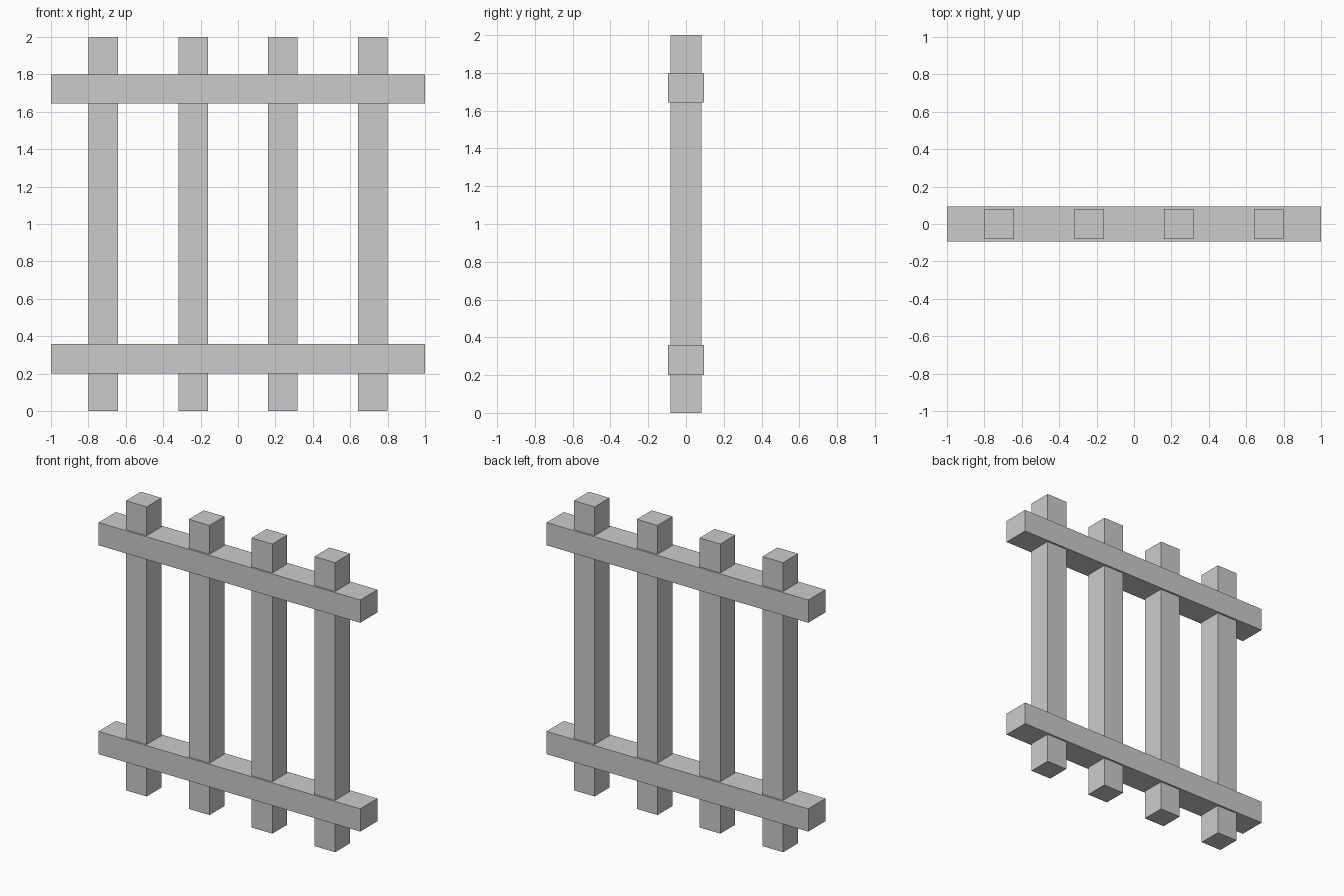
import bpy

if "Cube" in bpy.data.objects:
    bpy.data.objects.remove(bpy.data.objects["Cube"])


def box(name, size, centre):
    bpy.ops.mesh.primitive_cube_add(size=1, location=centre)
    obj = bpy.context.object
    obj.name = name
    obj.scale = size
    bpy.ops.object.transform_apply(location=False, rotation=False, scale=True)
    return obj


# Four upright posts, evenly spaced
for i in range(4):
    box(f"post_{i + 1}", (0.158, 0.162, 2.0), (-0.72 + 0.48 * i, 0, 1.0))

# Two horizontal rails, slightly thicker than the posts
for name, z in (("lower_rail", 0.28), ("upper_rail", 1.722)):
    box(name, (2.0, 0.188, 0.157), (0, 0, z))
